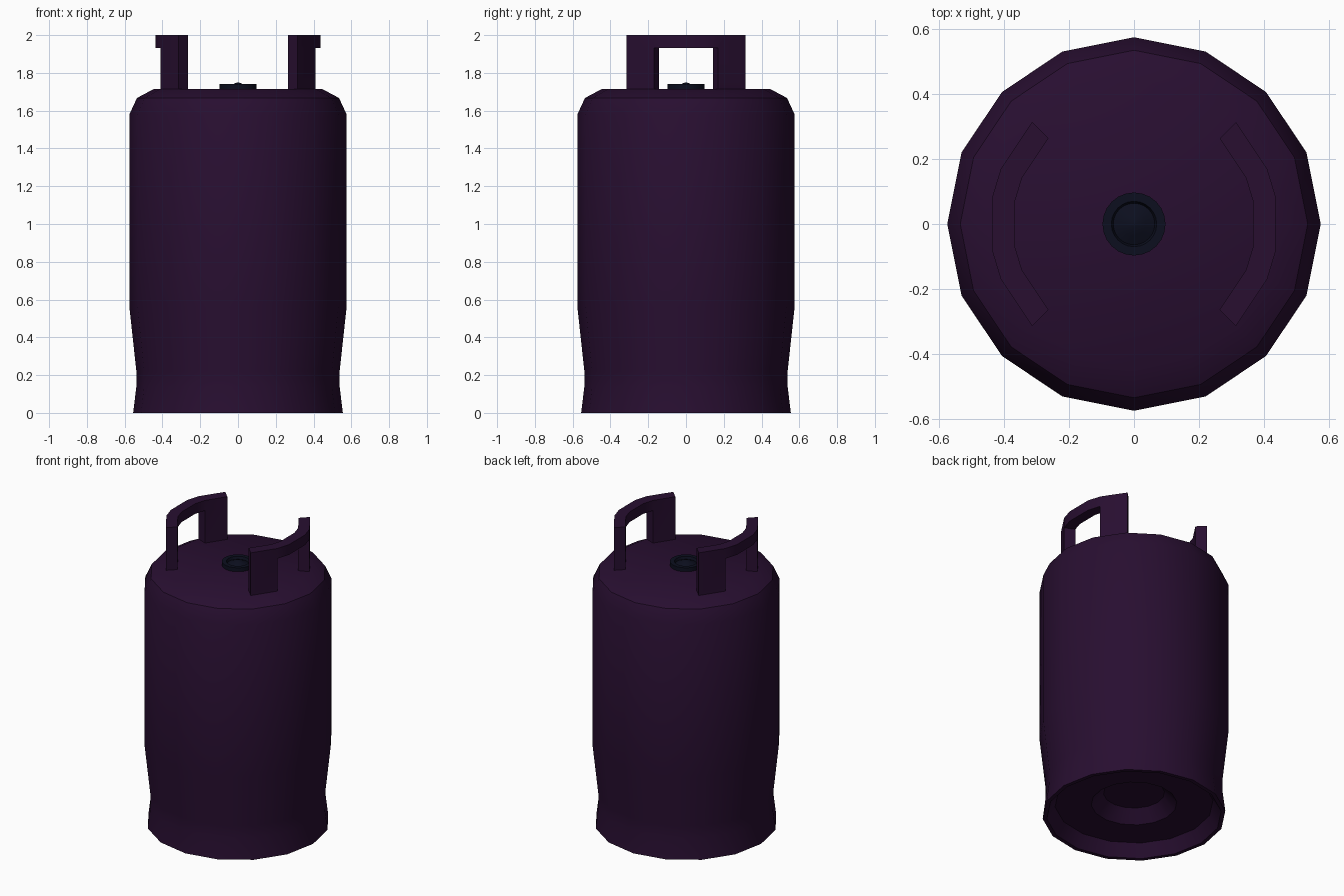
import bpy
import bmesh
from math import cos, sin, radians, pi

cube = bpy.data.objects.get("Cube")
if cube:
    bpy.data.objects.remove(cube, do_unlink=True)


def material(name, color):
    m = bpy.data.materials.new(name)
    m.use_nodes = True
    m.diffuse_color = color
    m.node_tree.nodes["Principled BSDF"].inputs["Base Color"].default_value = color
    return m


def finish(name, bm, mat):
    bmesh.ops.recalc_face_normals(bm, faces=bm.faces)
    mesh = bpy.data.meshes.new(name)
    bm.to_mesh(mesh)
    bm.free()
    mesh.materials.append(mat)
    obj = bpy.data.objects.new(name, mesh)
    bpy.context.collection.objects.link(obj)
    bpy.ops.object.select_all(action="DESELECT")
    obj.select_set(True)
    bpy.context.view_layer.objects.active = obj
    bpy.ops.object.shade_smooth_by_angle(angle=radians(35))
    return obj


def lathe(name, profile, sides, mat):
    """Turn a (radius, height) profile around z; ends are capped flat."""
    bm = bmesh.new()
    rings = [[bm.verts.new((r * cos(2 * pi * i / sides), r * sin(2 * pi * i / sides), z))
              for i in range(sides)] for r, z in profile]
    for a, b in zip(rings, rings[1:]):
        for i in range(sides):
            j = (i + 1) % sides
            bm.faces.new((a[i], a[j], b[j], b[i]))
    bm.faces.new(rings[0])
    bm.faces.new(rings[-1])
    return finish(name, bm, mat)


def arc_bar(bm, angles, r_in, r_out, z0, z1):
    """Curved bar of rectangular section following the given angles."""
    sections = []
    for a in angles:
        c, s = cos(radians(a)), sin(radians(a))
        sections.append([bm.verts.new((r * c, r * s, z)) for r, z in
                         ((r_in, z0), (r_out, z0), (r_out, z1), (r_in, z1))])
    for a, b in zip(sections, sections[1:]):
        for i in range(4):
            j = (i + 1) % 4
            bm.faces.new((a[i], a[j], b[j], b[i]))
    bm.faces.new(sections[0])
    bm.faces.new(sections[-1])


purple = material("dark purple paint", (0.021, 0.0045, 0.03, 1))
navy = material("dark navy valve", (0.0035, 0.0045, 0.013, 1))

# Tank with waisted foot, rounded shoulder and recessed underside
lathe("tank_body", [
    (0.185, 0.155), (0.26, 0.08), (0.48, 0.08), (0.53, 0), (0.555, 0),
    (0.538, 0.14), (0.538, 0.22), (0.575, 0.56), (0.575, 1.58),
    (0.535, 1.667), (0.445, 1.715)], 16, purple)

# Valve with raised rim and central button
lathe("valve", [
    (0.097, 1.71), (0.097, 1.741), (0.07, 1.741), (0.064, 1.724),
    (0.036, 1.737), (0.008, 1.748)], 24, navy)

# Curved carrying handles, two legs and a top rail each
for name, turn in (("left_handle", 0), ("right_handle", 180)):
    bm = bmesh.new()
    r_in, r_out, rail = 0.373, 0.444, 1.932
    for side in (-1, 1):
        arc_bar(bm, [turn + side * 45, turn + side * 22.5], r_in, r_out, 1.7, rail)
    arc_bar(bm, [turn + a for a in (-45, -22.5, -11.25, 11.25, 22.5, 45)],
            r_in, r_out, rail, 2.0)
    # Weld the legs to the rail and drop the hidden joint faces
    bmesh.ops.remove_doubles(bm, verts=bm.verts, dist=0.0005)
    joints = [f for f in bm.faces if all(len(e.link_faces) > 2 for e in f.edges)
              and all(abs(v.co.z - rail) < 0.001 for v in f.verts)]
    bmesh.ops.delete(bm, geom=joints, context="FACES_ONLY")
    finish(name, bm, purple)
